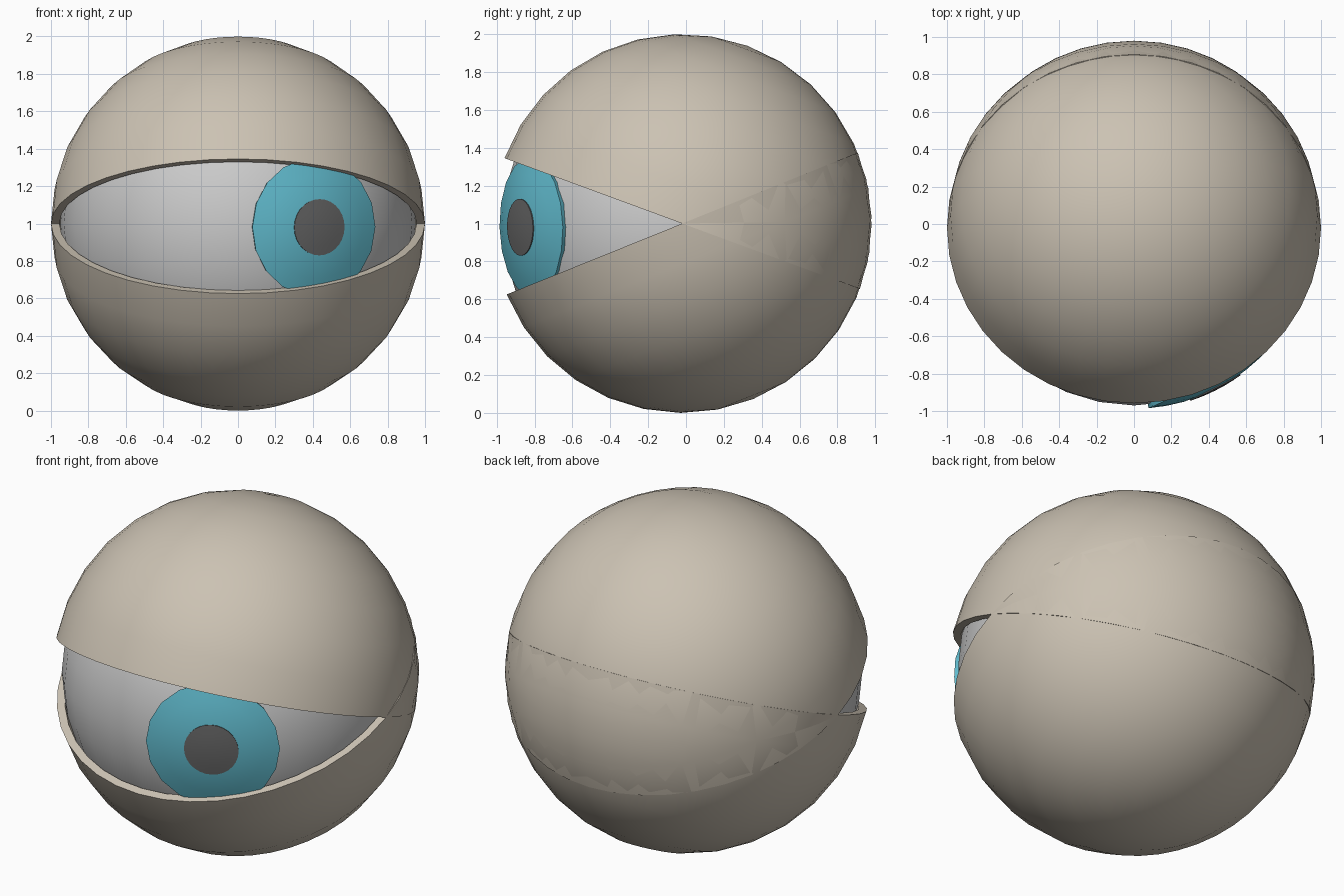
import bpy, bmesh, math
from mathutils import Vector, Euler

if "Cube" in bpy.data.objects:
    bpy.data.objects.remove(bpy.data.objects["Cube"])

CENTRE = Vector((0, -0.02, 1.0))


def paint(obj, name, rgb):
    mat = bpy.data.materials.new(name)
    mat.diffuse_color = (*rgb, 1)
    mat.use_nodes = True
    mat.node_tree.nodes["Principled BSDF"].inputs["Base Color"].default_value = mat.diffuse_color
    obj.data.materials.append(mat)


def arc(radius, a0, a1, steps):
    """Profile points (distance from axis, height), angle measured from the pole."""
    out = []
    for i in range(steps + 1):
        a = math.radians(a0 + (a1 - a0) * i / steps)
        out.append((radius * math.sin(a), radius * math.cos(a)))
    return out


def lathe(name, profile, segments, rotation):
    bm = bmesh.new()
    verts = [bm.verts.new((r, 0, z)) for r, z in profile]
    edges = [bm.edges.new(pair) for pair in zip(verts, verts[1:])]
    bmesh.ops.spin(bm, geom=verts + edges, cent=(0, 0, 0), axis=(0, 0, 1),
                   angle=math.tau, steps=segments, use_duplicate=False)
    bmesh.ops.remove_doubles(bm, verts=bm.verts, dist=1e-4)
    bmesh.ops.recalc_face_normals(bm, faces=bm.faces)
    bm.transform(rotation.to_matrix().to_4x4())
    for f in bm.faces:
        f.smooth = True
    mesh = bpy.data.meshes.new(name)
    bm.to_mesh(mesh)
    bm.free()
    mesh.set_sharp_from_angle(angle=math.radians(40))
    obj = bpy.data.objects.new(name, mesh)
    obj.location = CENTRE
    bpy.context.collection.objects.link(obj)
    return obj


# Eyelids: two half shells hinged on the x axis
lid_profile = arc(1.0, 0, 90, 8) + arc(0.955, 90, 0, 8)
for name, tilt in (("upper_eyelid", -20.2), ("lower_eyelid", 180 + 22)):
    lid = lathe(name, lid_profile, 40, Euler((math.radians(tilt), 0, 0)))
    paint(lid, name + "_tan", (0.60, 0.54, 0.45))

# Eyeball
lathe("eyeball", arc(0.95, 0, 180, 16), 32, Euler((0, 0, 0)))

# Iris and pupil: thin caps on the eyeball, facing the gaze direction
gaze = Vector((0.44, -0.865, -0.02)).to_track_quat('Z', 'Y')
iris = lathe("iris", arc(0.968, 0, 22.4, 4) + arc(0.935, 22.4, 22.4, 1)[:1], 18, gaze)
paint(iris, "iris_blue", (0.12, 0.50, 0.62))
pupil = lathe("pupil", arc(0.973, 0, 8.9, 3) + arc(0.955, 8.9, 8.9, 1)[:1], 28, gaze)
paint(pupil, "pupil_dark", (0.13, 0.13, 0.13))
